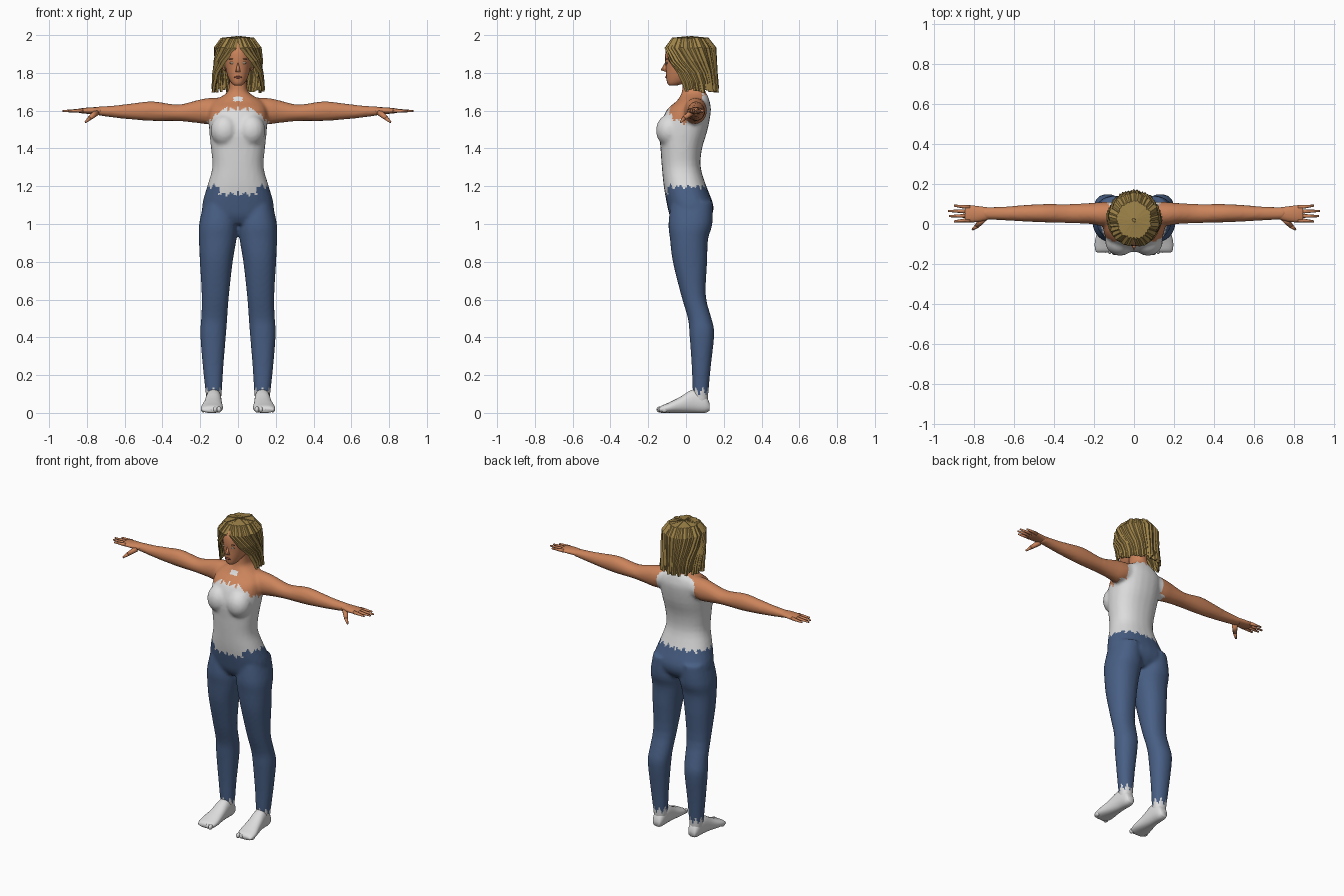
import bpy, bmesh, math, random
from mathutils import Vector, Matrix

random.seed(4)
if "Cube" in bpy.data.objects:
    bpy.data.objects.remove(bpy.data.objects["Cube"])


def material(name, rgb):
    m = bpy.data.materials.new(name)
    m.use_nodes = True
    color = (*rgb, 1)
    m.diffuse_color = color
    m.node_tree.nodes["Principled BSDF"].inputs["Base Color"].default_value = color
    return m


SKIN = material("skin", (.60, .23, .105))
WHITE = material("white cloth", (.72, .72, .72))
DENIM = material("blue denim", (.065, .115, .235))
HAIR = material("blond hair", (.34, .225, .065))
LIPS = material("lips", (.30, .08, .05))
EYES = material("eyes", (.50, .36, .25))
BROWS = material("brows", (.25, .11, .045))


def finish(bm, name, mats, smooth=True):
    bmesh.ops.recalc_face_normals(bm, faces=bm.faces)
    mesh = bpy.data.meshes.new(name)
    bm.to_mesh(mesh)
    bm.free()
    for m in mats:
        mesh.materials.append(m)
    for p in mesh.polygons:
        p.use_smooth = smooth
    obj = bpy.data.objects.new(name, mesh)
    bpy.context.collection.objects.link(obj)
    return obj


def spline(rows, steps=3):
    """Catmull-Rom interpolation between stations."""
    rows = [Vector(r) for r in rows]
    out = []
    for i in range(len(rows) - 1):
        a, b, c, d = rows[max(i - 1, 0)], rows[i], rows[i + 1], rows[min(i + 2, len(rows) - 1)]
        for k in range(steps):
            t = k / steps
            out.append(b + (c - a) * (t / 2) + (a * 2 - b * 5 + c * 4 - d) * (t * t / 2)
                       + (b * 3 - a - c * 3 + d) * (t ** 3 / 2))
    return out + [rows[-1]]


def loft(bm, axis, rows, side=1, power=2.0, n=24):
    """Rows are (position, low a, high a, low b, high b) along an axis."""
    rings = []
    for p, a0, a1, b0, b1 in spline(rows):
        ring = []
        for k in range(n):
            c, s = (f(math.tau * k / n) for f in (math.cos, math.sin))
            a = (a0 + a1) / 2 + (a1 - a0) / 2 * math.copysign(abs(c) ** (2 / power), c)
            b = (b0 + b1) / 2 + (b1 - b0) / 2 * math.copysign(abs(s) ** (2 / power), s)
            x, y, z = {"x": (p, a, b), "y": (a, p, b), "z": (a, b, p)}[axis]
            ring.append(bm.verts.new((x * side, y, z)))
        rings.append(ring)
    for r, q in zip(rings, rings[1:]):
        for k in range(n):
            j = (k + 1) % n
            bm.faces.new((r[k], r[j], q[j], q[k]))
    bm.faces.new(rings[0])
    bm.faces.new(rings[-1])


def ball(bm, center, radii):
    mat = Matrix.Translation(center) @ Matrix.Diagonal((*radii, 1))
    bmesh.ops.create_uvsphere(bm, u_segments=16, v_segments=10, radius=1, matrix=mat)


def digit(bm, start, end, r0, r1):
    a, b = Vector(start), Vector(end)
    rot = (b - a).to_track_quat("Z", "Y").to_matrix().to_4x4()
    bmesh.ops.create_cone(bm, cap_ends=True, segments=8, radius1=r0, radius2=r1,
                          depth=(b - a).length, matrix=Matrix.Translation((a + b) / 2) @ rot)


# Body: torso, neck, arms and legs fused into one skin
TORSO = [(1.0, .1, -.06, .1), (1.04, .175, -.085, .135), (1.1, .19, -.1, .145),
         (1.2, .163, -.118, .108), (1.3, .136, -.128, .078), (1.4, .143, -.135, .085),
         (1.5, .153, -.14, .115), (1.6, .155, -.105, .132), (1.65, .13, -.05, .125),
         (1.68, .08, -.03, .115), (1.71, .05, -.02, .1), (1.8, .048, -.02, .085)]
ARM = [(.08, 0, .11, 1.55, 1.67), (.16, -.01, .11, 1.53, 1.667), (.22, 0, .105, 1.535, 1.655),
       (.32, .004, .1, 1.545, 1.632), (.45, .008, .1, 1.545, 1.65), (.55, .012, .095, 1.552, 1.64),
       (.65, .018, .087, 1.562, 1.628), (.76, .022, .085, 1.578, 1.62)]
LEG = [(1.12, .02, .18, -.08, .14), (1.0, .003, .206, -.093, .14), (.92, .008, .207, -.085, .117),
       (.8, .028, .202, -.07, .112), (.62, .048, .192, -.025, .105), (.5, .057, .195, .01, .135),
       (.42, .063, .2, .018, .15), (.25, .077, .187, .03, .132), (.12, .085, .173, .035, .12),
       (.05, .092, .165, .042, .115)]
bm = bmesh.new()
loft(bm, "z", [(z, -w, w, y0, y1) for z, w, y0, y1 in TORSO], power=2.3)
for s in (-1, 1):
    loft(bm, "x", ARM, s)
    loft(bm, "z", LEG, s, power=2.2)
    ball(bm, (s * .07, -.088, 1.495), (.075, .072, .085))
body = finish(bm, "body", [SKIN, WHITE, DENIM])
bpy.context.view_layer.objects.active = body
remesh = body.modifiers.new("fuse", "REMESH")
remesh.mode, remesh.voxel_size = "VOXEL", .01
soften = body.modifiers.new("soften", "SMOOTH")
soften.factor, soften.iterations = .5, 5
for mod in ("fuse", "soften"):
    bpy.ops.object.modifier_apply(modifier=mod)


def clothing(c):
    """Skin 0, white 1, denim 2, with ragged garment edges."""
    x, y, z = abs(c.x), c.y, c.z
    turn = math.atan2(c.y, c.x)
    jag = .009 * math.sin(turn * 19) + .006 * math.sin(turn * 31)
    if z < 1.3:
        ankle = math.atan2(y - .08, x - .13)
        if z < .115 + .018 * math.sin(ankle * 7):
            return 1
        waist = 1.16 if y < 0 and x < .1 else 1.197
        return 2 if z < waist + jag else 1
    if y < 0 and x < .025 and 1.65 < z < 1.672:
        return 1
    if y > .085:
        return int(z < 1.69 + jag and x < .155 - max(0, z - 1.5) * .25 + jag)
    return int(x < .175 and z < 1.61 - max(0, x - .08) * .9 + jag)


for p in body.data.polygons:
    p.material_index = clothing(p.center)
    p.use_smooth = True

# Hands and feet
PALM = [(.72, .025, .082, 1.58, 1.618), (.77, .012, .088, 1.582, 1.618),
        (.82, .008, .094, 1.585, 1.614), (.845, .014, .09, 1.59, 1.61)]
FOOT = [(.125, .105, .15, .012, .05), (.1, .092, .163, 0, .1), (.04, .088, .17, 0, .125),
        (-.03, .084, .182, 0, .085), (-.09, .08, .196, 0, .055), (-.13, .088, .194, 0, .038),
        (-.142, .1, .185, .006, .025)]
for s, side in ((1, "left"), (-1, "right")):
    bm = bmesh.new()
    loft(bm, "x", PALM, s, n=16)
    for i, tip in enumerate((.9, .925, .93, .9)):
        y = .02 + i * .021
        digit(bm, (s * .82, y, 1.6), (s * tip, y * 1.25 - .012, 1.598), .0115, .005)
    digit(bm, (s * .75, .03, 1.59), (s * .785, -.01, 1.56), .018, .012)
    digit(bm, (s * .785, -.01, 1.56), (s * .808, -.028, 1.538), .012, .005)
    finish(bm, side + "_hand", [SKIN])
    bm = bmesh.new()
    loft(bm, "y", FOOT, s, power=2.3)
    for i in range(5):
        ball(bm, (s * (.1 + i * .021), -.138 + i * .006, .018), (.012, .018, .016))
    finish(bm, side + "_foot", [WHITE])

# Head with nose and ears
HEAD = [(1.733, .018, -.088, -.05), (1.745, .034, -.099, -.01), (1.78, .054, -.105, .06),
        (1.83, .067, -.107, .09), (1.88, .072, -.111, .11), (1.93, .068, -.102, .11),
        (1.97, .042, -.06, .08)]
bm = bmesh.new()
loft(bm, "z", [(z, -w, w, y0, y1) for z, w, y0, y1 in HEAD], power=2.2)
nose = [bm.verts.new(v) for v in ((0, -.107, 1.862), (-.016, -.1, 1.803), (.016, -.1, 1.803),
                                  (0, -.134, 1.815))]
for tri in ((0, 1, 3), (0, 3, 2), (1, 2, 3), (0, 2, 1)):
    bm.faces.new([nose[i] for i in tri])
for s in (-1, 1):
    ball(bm, (s * .072, .01, 1.84), (.012, .018, .03))
finish(bm, "head", [SKIN])

# Thin face details
bm = bmesh.new()
ball(bm, (0, -.105, 1.777), (.02, .005, .006))
finish(bm, "lips", [LIPS])
for name, z, radii, mat in (("eyes", 1.853, (.014, .004, .006), EYES),
                            ("brows", 1.873, (.018, .004, .003), BROWS)):
    bm = bmesh.new()
    for s in (-1, 1):
        ball(bm, (s * .031, -.101, z), radii)
    finish(bm, name, [mat])

# Hair: a cap under overlapping locks swept back from the parting
bm = bmesh.new()
ball(bm, (0, .03, 1.885), (.1, .108, .1))
finish(bm, "hair_cap", [HAIR])
RADIUS = (.05, .62, .92, .95, .97, 1, 1.03)
HEIGHT = (1.988, 1.98, 1.93, 1.86, 1.8, 1.75, 1.705)
SWEEP = (0, 0, .08, .45, .8, .95, 1)
bm = bmesh.new()
COUNT = 17
for s in (-1, 1):
    for i in range(COUNT):
        a = 7 + 173 * i / (COUNT - 1)
        b = 80 + a * 100 / 180
        lift = random.uniform(-.003, .008)
        drop = random.uniform(-.012, .016)
        strip = []
        for k, (r, z, w) in enumerate(zip(RADIUS, HEIGHT, SWEEP)):
            mid = a + (b - a) * w
            wide = (8.5, 8.5, 8.5, 8, 8, 7, 3)[k]
            row = []
            for j in (-1, 0, 1):
                t = math.radians(mid + j * wide)
                out = r + (.07 if j == 0 else 0) * min(1, k) + lift * 6
                row.append(bm.verts.new((s * math.sin(t) * .123 * out,
                                         .02 - math.cos(t) * .133 * out,
                                         z + (drop if k > 4 else lift / 2))))
            strip.append(row)
        for r, q in zip(strip, strip[1:]):
            for j in (0, 1):
                bm.faces.new((r[j], r[j + 1], q[j + 1], q[j]))
hair = finish(bm, "hair_locks", [HAIR], smooth=False)
thick = hair.modifiers.new("thickness", "SOLIDIFY")
thick.thickness, thick.offset = .006, 0
